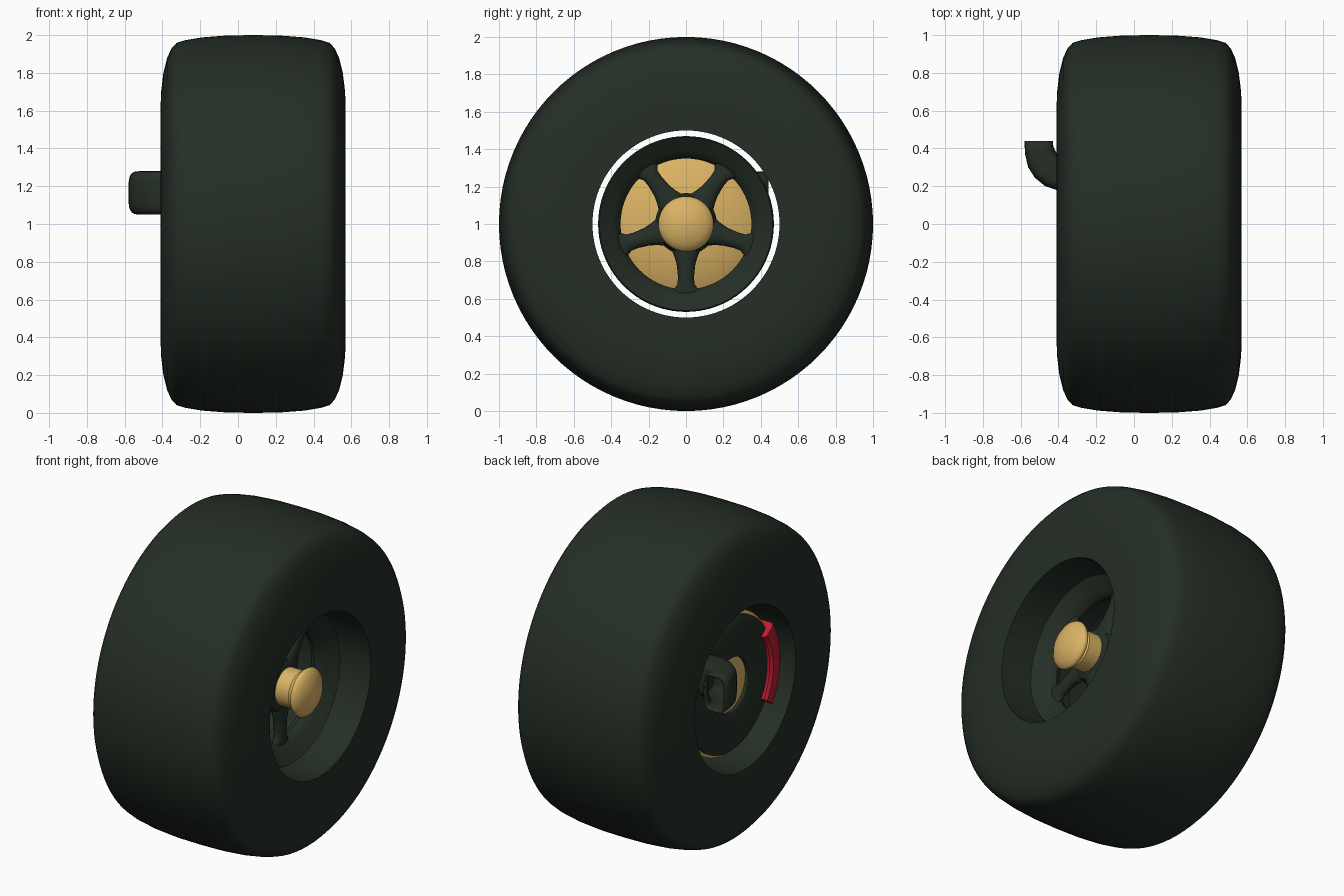
import bpy, bmesh, math
from math import sin, cos, pi, radians

if "Cube" in bpy.data.objects:
    bpy.data.objects.remove(bpy.data.objects["Cube"])


def material(name, rgb):
    m = bpy.data.materials.new(name)
    m.diffuse_color = (*rgb, 1)
    m.use_nodes = True
    m.node_tree.nodes["Principled BSDF"].inputs["Base Color"].default_value = m.diffuse_color
    return m


DARK = material("dark_green_grey", (0.018, 0.028, 0.019))
GOLD = material("gold", (0.71, 0.45, 0.13))
RED = material("red", (0.50, 0.013, 0.03))
ZC = 1.0  # axle height


def finish(name, bm, mat, angle=35):
    bmesh.ops.remove_doubles(bm, verts=bm.verts, dist=1e-5)
    bmesh.ops.recalc_face_normals(bm, faces=bm.faces)
    me = bpy.data.meshes.new(name)
    bm.to_mesh(me)
    bm.free()
    me.materials.append(mat)
    me.shade_smooth()
    me.set_sharp_from_angle(angle=radians(angle))
    ob = bpy.data.objects.new(name, me)
    bpy.context.collection.objects.link(ob)
    return ob


def loft(bm, rings, loop=False, caps=False):
    """Skin a list of closed rings of points."""
    vs = [[bm.verts.new(p) for p in r] for r in rings]
    n = len(vs[0])
    pairs = list(zip(vs, vs[1:])) + ([(vs[-1], vs[0])] if loop else [])
    for a, b in pairs:
        for i in range(n):
            j = (i + 1) % n
            bm.faces.new((a[i], a[j], b[j], b[i]))
    if caps:
        bm.faces.new(vs[0])
        bm.faces.new(vs[-1])


def lathe(name, profile, mat, loop=True, seg=72, angle=35):
    """Spin (x, radius) points round the axle."""
    bm = bmesh.new()
    rings = [[(x, max(r, 1e-3) * cos(2 * pi * i / seg), ZC + max(r, 1e-3) * sin(2 * pi * i / seg))
              for i in range(seg)] for x, r in profile]
    loft(bm, rings, loop, caps=not loop)
    return finish(name, bm, mat, angle)


# Tyre: half profile mirrored about its middle plane
MID = 0.08
half = [(0.49, 0.5), (0.49, 0.62), (0.487, 0.70), (0.475, 0.80), (0.455, 0.88),
        (0.432, 0.93), (0.405, 0.959), (0.36, 0.973), (0.27, 0.988), (0.14, 0.998)]
tyre = [(MID - x, r) for x, r in half] + [(MID, 1.0)] + [(MID + x, r) for x, r in reversed(half)]
lathe("tyre", tyre, DARK, seg=96)

# Rim ring with a dished lip and short barrel
lathe("rim", [(0.375, 0.47), (0.385, 0.463), (0.375, 0.45), (0.335, 0.39), (0.305, 0.357),
              (0.285, 0.35), (0.255, 0.36), (0.25, 0.44), (0.10, 0.455), (0.10, 0.47)], DARK)
lathe("hub_plate", [(0.25, 0), (0.25, 0.15), (0.28, 0.165), (0.32, 0.15), (0.34, 0.11), (0.34, 0)],
      DARK, loop=False)

# Five flared spokes: (radius, half width, half thickness)
stations = [(0.10, 0.07, 0.04), (0.15, 0.072, 0.038), (0.18, 0.060, 0.036), (0.22, 0.049, 0.034),
            (0.28, 0.043, 0.032), (0.32, 0.045, 0.032), (0.34, 0.058, 0.03), (0.37, 0.085, 0.025)]
bm = bmesh.new()
for k in range(5):
    a = radians(-90 + 72 * k)
    rings = []
    for r, w, t in stations:
        ring = []
        for i in range(16):
            u = 2 * pi * i / 16
            s = w * cos(u)
            ring.append((0.292 + t * sin(u), r * cos(a) - s * sin(a), ZC + r * sin(a) + s * cos(a)))
        rings.append(ring)
    loft(bm, rings, caps=True)
finish("spokes", bm, DARK)

# Wheel nut: shank and domed cap
lathe("nut_shank", [(0.30, 0), (0.30, 0.115), (0.43, 0.115), (0.45, 0.10), (0.46, 0)], GOLD, loop=False)
lathe("nut_cap", [(0.44, 0), (0.445, 0.11), (0.46, 0.14), (0.475, 0.148), (0.49, 0.14), (0.51, 0.11),
                  (0.525, 0.065), (0.531, 0.03), (0.533, 0)], GOLD, loop=False, angle=60)

# Axle, brake disc and backing shield
lathe("axle", [(-0.25, 0), (-0.25, 0.09), (0.28, 0.09), (0.28, 0)], DARK, loop=False)
lathe("brake_disc", [(-0.29, 0), (-0.29, 0.42), (-0.28, 0.435), (-0.25, 0.435), (-0.22, 0.39),
                     (-0.18, 0.30), (-0.155, 0.20), (-0.145, 0.10), (-0.14, 0)],
      GOLD, loop=False, angle=60)
lathe("brake_shield", [(-0.292, 0.17), (-0.292, 0.415), (-0.305, 0.415), (-0.315, 0.40),
                       (-0.32, 0.30), (-0.32, 0.18), (-0.315, 0.17)], DARK)

# Brake caliper: arc on the front side of the disc
section = [(-0.25, 0.35), (-0.335, 0.35), (-0.35, 0.365), (-0.35, 0.43), (-0.335, 0.455), (-0.25, 0.455)]
bm = bmesh.new()
loft(bm, [[(x, r * cos(a), ZC + r * sin(a)) for x, r in section]
          for a in (radians(180 - 34 + 68 * i / 14) for i in range(15))], caps=True)
finish("brake_caliper", bm, RED)

# Cooling duct: open elbow between an outer and an inner edge (x, y)
outer = [(-0.30, 0.17), (-0.41, 0.18), (-0.47, 0.20), (-0.525, 0.245), (-0.56, 0.30), (-0.577, 0.37), (-0.58, 0.44)]
inner = [(-0.30, 0.33), (-0.345, 0.335), (-0.375, 0.345), (-0.40, 0.362), (-0.415, 0.385), (-0.427, 0.41), (-0.43, 0.44)]
bm = bmesh.new()
rings = []
for (ox, oy), (ix, iy) in zip(outer, inner):
    ring = []
    for i in range(32):
        u = 2 * pi * i / 32
        c = math.copysign(abs(cos(u)) ** 0.5, cos(u))
        s = math.copysign(abs(sin(u)) ** 0.5, sin(u))
        ring.append(((ox + ix) / 2 + c * (ox - ix) / 2, (oy + iy) / 2 + c * (oy - iy) / 2, 1.165 + 0.115 * s))
    rings.append(ring)
loft(bm, rings)
duct = finish("cooling_duct", bm, DARK, 50)
mod = duct.modifiers.new("wall", 'SOLIDIFY')
mod.thickness = 0.01
mod.offset = -1
